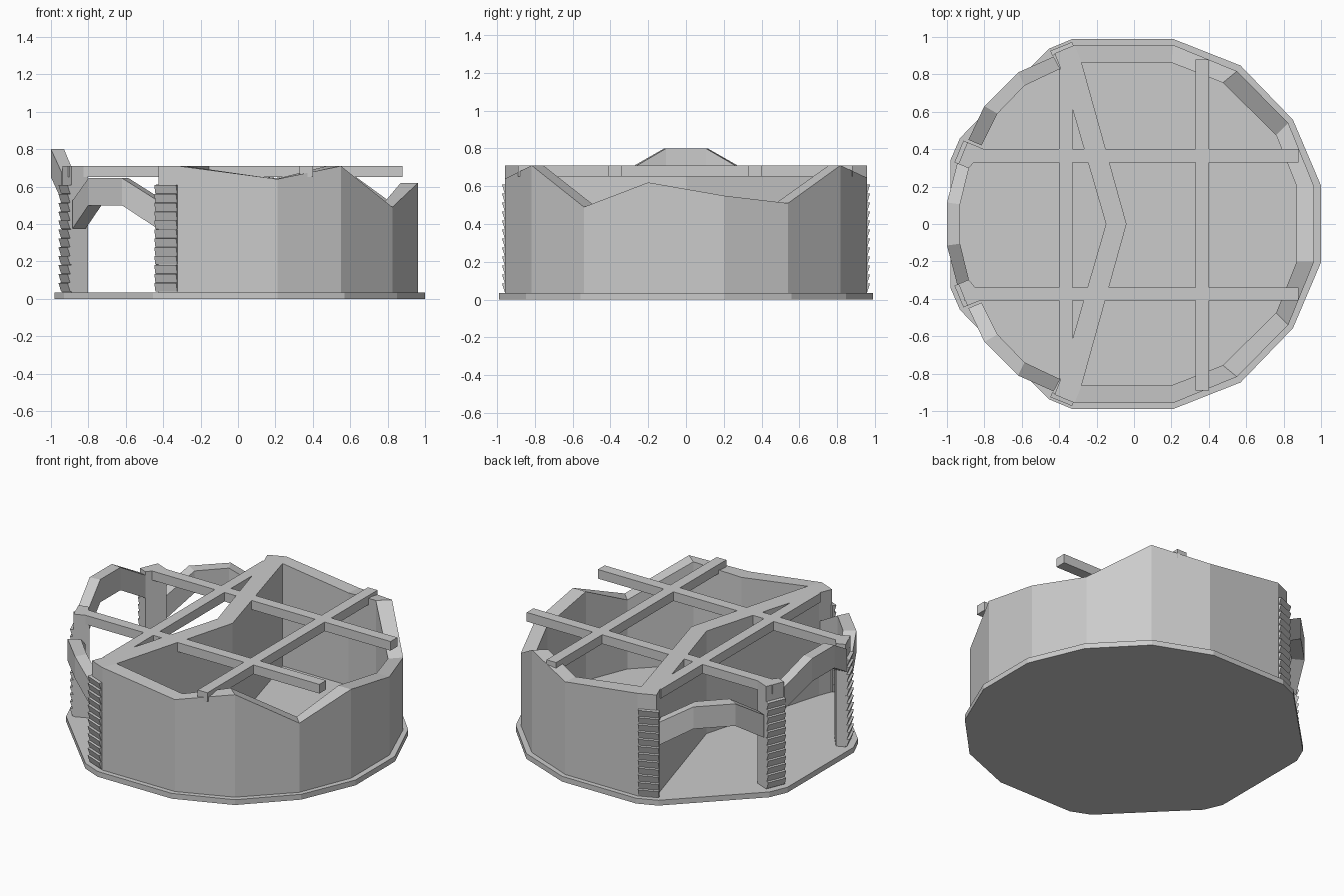
import bpy, math
from mathutils import Vector

if "Cube" in bpy.data.objects:
    bpy.data.objects.remove(bpy.data.objects["Cube"])


def mesh_object(name, verts, faces):
    me = bpy.data.meshes.new(name)
    me.from_pydata(verts, [], faces)
    ob = bpy.data.objects.new(name, me)
    bpy.context.collection.objects.link(ob)
    bpy.context.view_layer.objects.active = ob
    bpy.ops.object.mode_set(mode='EDIT')
    bpy.ops.mesh.select_all(action='SELECT')
    bpy.ops.mesh.normals_make_consistent(inside=False)
    bpy.ops.object.mode_set(mode='OBJECT')
    return ob


def prism(name, outline, z0, z1):
    n = len(outline)
    verts = [(x, y, z) for z in (z0, z1) for x, y in outline]
    faces = [tuple(range(n)), tuple(range(n, 2 * n))]
    faces += [(i, (i + 1) % n, n + (i + 1) % n, n + i) for i in range(n)]
    return mesh_object(name, verts, faces)


def box(name, x0, x1, y0, y1, z0, z1):
    return prism(name, [(x0, y0), (x1, y0), (x1, y1), (x0, y1)], z0, z1)


def band(name, outer, inner, bottom, top):
    """Open strip of wall following two plan lines, with varying heights."""
    verts, faces = [], []
    for (xo, yo), (xi, yi), zb, zt in zip(outer, inner, bottom, top):
        verts += [(xo, yo, zb), (xo, yo, zt), (xi, yi, zt), (xi, yi, zb)]
    n = len(outer)
    for i in range(n - 1):
        a = 4 * i
        faces += [(a + k, a + (k + 1) % 4, a + 4 + (k + 1) % 4, a + 4 + k) for k in range(4)]
    faces += [(0, 1, 2, 3), tuple(range(4 * n - 4, 4 * n))]
    return mesh_object(name, verts, faces)


def flip(points):
    return [(x, -y) for x, y in reversed(points)]


FLOOR, TOP = 0.035, 0.71

# base plate
half = [(1.0, 0.205), (0.85, 0.557), (0.57, 0.847), (0.21, 0.989),
        (-0.33, 0.989), (-0.455, 0.937), (-0.93, 0.46), (-0.98, 0.345)]
prism("base_plate", half + flip(half), 0, FLOOR)

# ruined outer wall with uneven rim, ends turned in to carry the louvres
outer = [(-0.425, 0.912), (-0.318, 0.957), (0.21, 0.957), (0.55, 0.817), (0.825, 0.54), (0.963, 0.2)]
inner = [(-0.39, 0.825), (-0.28, 0.863), (0.2, 0.863), (0.475, 0.755), (0.76, 0.475), (0.87, 0.2)]
rim = [0.71, 0.71, 0.645, 0.71, 0.51, 0.55, 0.62, 0.49, 0.71, 0.64, 0.71, 0.71]
band("outer_wall", outer + flip(outer), inner + flip(inner), [FLOOR] * 12, rim)

# V-shaped cross wall
band("cross_wall",
     [(-0.39, 0.825), (-0.15, 0), (-0.39, -0.825)],
     [(-0.28, 0.863), (-0.04, 0), (-0.28, -0.863)],
     [FLOOR] * 3, [TOP] * 3)

# roof beams
for side, y in (("back", 0.365), ("front", -0.375)):
    box("long_beam_" + side, -0.91, 0.88, y - 0.035, y + 0.035, 0.65, TOP)
box("cross_beam_right", 0.33, 0.40, -0.89, 0.88, 0.65, TOP)
box("cross_beam_left", -0.40, -0.33, -0.83, 0.83, 0.65, TOP)

# louvres on the wall ends, and on two free posts on the left
mounts = ((112.3, 1.003, None), (157.5, 0.99, (0.893, 0.93)),
          (202.5, 0.99, (0.93, 0.893)), (247.7, 1.003, None))
for number, (deg, face_r, depths) in enumerate(mounts, 1):
    a = math.radians(deg)
    radial = Vector((math.cos(a), math.sin(a)))
    side = Vector((-radial.y, radial.x)) * 0.063

    def at(r, s):
        return radial * r + side * s

    if depths:
        prism("post_%d" % number,
              [tuple(at(r, s)) for r, s in
               ((depths[0], -1), (face_r, -1), (face_r, 1), (depths[1], 1))],
              FLOOR, TOP)
    # each slat is a shallow wedge, thicker at its top
    verts, faces = [], []
    count, low, high = 12, 0.04, 0.61
    pitch = (high - low) / count
    section = ((-0.005, 0), (0.008, 0), (0.023, pitch * 0.95), (-0.005, pitch))
    for i in range(count):
        z, b = low + i * pitch, len(verts)
        for s in (-1, 1):
            for dr, dz in section:
                p = at(face_r + dr, s)
                verts.append((p.x, p.y, z + dz))
        faces += [(b, b + 1, b + 2, b + 3), (b + 4, b + 5, b + 6, b + 7)]
        faces += [(b + k, b + (k + 1) % 4, b + 4 + (k + 1) % 4, b + 4 + k) for k in range(4)]
    mesh_object("louvre_%d" % number, verts, faces)

# faceted arches between the posts
arch_out = [(-0.43, 0.895), (-0.62, 0.81), (-0.80, 0.63), (-0.885, 0.45)]
arch_in = [(-0.395, 0.83), (-0.585, 0.74), (-0.73, 0.59), (-0.815, 0.42)]
low, high = [0.375, 0.50, 0.50, 0.375], [0.525, 0.645, 0.645, 0.525]
band("arch_back", arch_out, arch_in, low, high)
band("arch_front", flip(arch_out), flip(arch_in), low, high)
band("arch_left",
     [(-0.945, 0.325), (-1.0, 0.115), (-1.0, -0.115), (-0.945, -0.325)],
     [(-0.88, 0.31), (-0.93, 0.105), (-0.93, -0.105), (-0.88, -0.31)],
     [0.53, 0.65, 0.65, 0.53], [0.68, 0.80, 0.80, 0.68])
